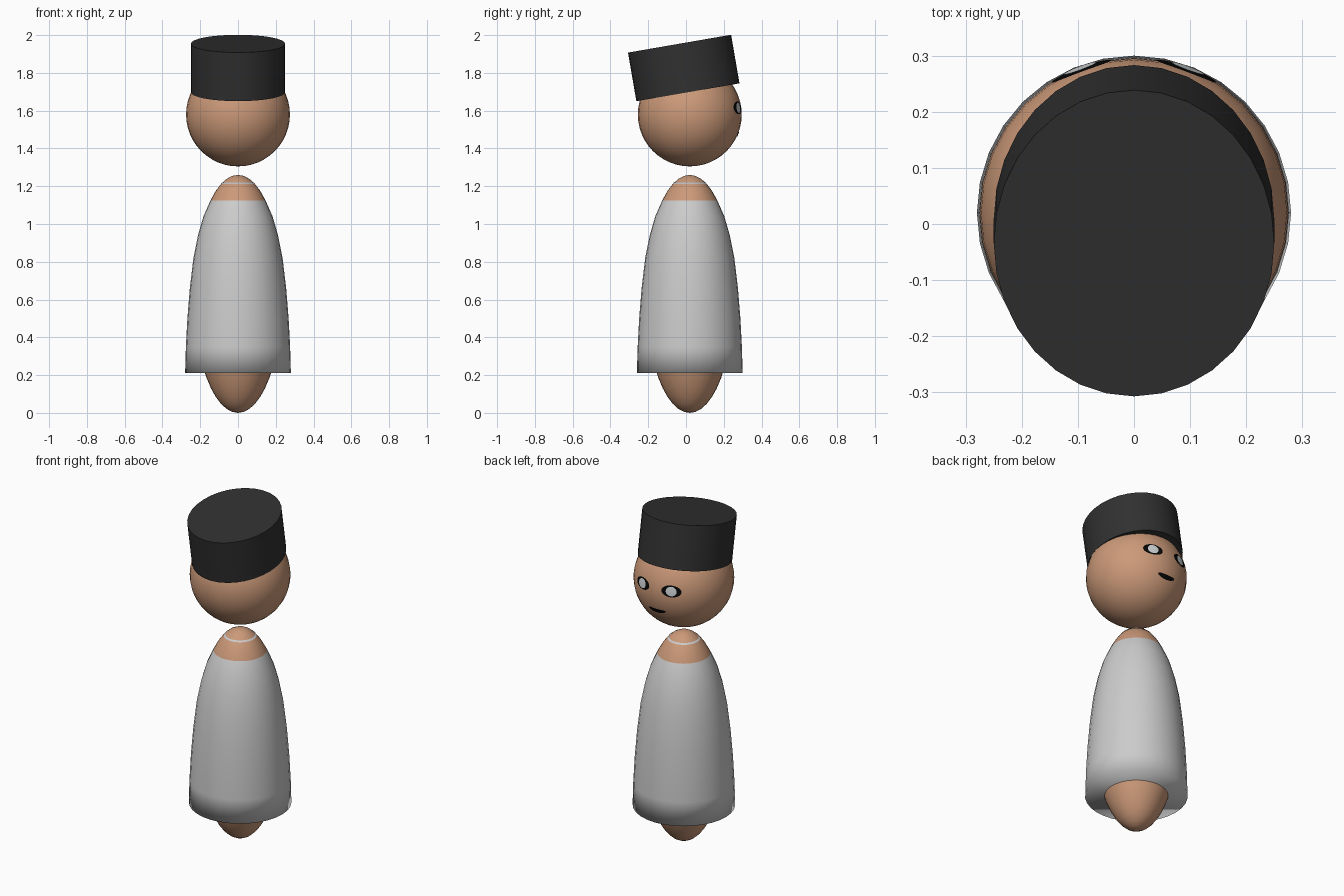
import bpy, bmesh, math
from mathutils import Vector, Matrix

if "Cube" in bpy.data.objects:
    bpy.data.objects.remove(bpy.data.objects["Cube"])

CY = 0.02                              # shared axis of head and body
HEAD = Vector((0, CY, 1.58))
R = 0.275


def mat(name, col):
    m = bpy.data.materials.new(name)
    m.diffuse_color = (*col, 1)
    m.use_nodes = True
    m.node_tree.nodes["Principled BSDF"].inputs["Base Color"].default_value = m.diffuse_color
    return m


SKIN = mat("skin", (0.60, 0.32, 0.19))
ROBE = mat("light_grey_cloth", (0.60, 0.60, 0.60))
HAT = mat("charcoal_felt", (0.030, 0.030, 0.030))
BLACK = mat("black", (0.002, 0.002, 0.002))
WHITE = mat("eye_white", (0.62, 0.65, 0.66))


def finish(bm, name, material, smooth=True):
    bmesh.ops.recalc_face_normals(bm, faces=bm.faces)
    me = bpy.data.meshes.new(name)
    bm.to_mesh(me)
    bm.free()
    me.materials.append(material)
    for p in me.polygons:
        p.use_smooth = smooth
    ob = bpy.data.objects.new(name, me)
    bpy.context.collection.objects.link(ob)
    return ob


def ellipsoid(name, centre, radii, material):
    bm = bmesh.new()
    bmesh.ops.create_uvsphere(bm, u_segments=32, v_segments=24, radius=1)
    bmesh.ops.transform(bm, matrix=Matrix.Translation(centre) @ Matrix.Diagonal((*radii, 1)), verts=bm.verts)
    return finish(bm, name, material)


def lathe(name, profile, material, seg=32):
    """Closed solid of revolution from (radius, z) points."""
    bm = bmesh.new()
    rings = [[bm.verts.new((r * math.cos(2 * math.pi * i / seg),
                            CY + r * math.sin(2 * math.pi * i / seg), z))
              for i in range(seg)] for r, z in profile]
    for a, b in zip(rings, rings[1:]):
        for i in range(seg):
            j = (i + 1) % seg
            bm.faces.new((a[i], a[j], b[j], b[i]))
    bm.faces.new(rings[0])
    bm.faces.new(rings[-1])
    return finish(bm, name, material)


def face_patch(name, x, z, a, b, lift, material, bend=0.0):
    """Thin oval plate wrapped on the back-facing (+y) side of the head."""
    d = Vector((x, math.sqrt(R * R - x * x - z * z), z)).normalized()
    right = d.cross(Vector((0, 0, 1))).normalized()
    up = right.cross(d)

    def point(s, t):
        u, v = a * s * math.cos(t), b * s * math.sin(t)
        v += bend * (u / a) ** 2
        return HEAD + (d * R + right * u + up * v).normalized() * (R + lift)

    bm = bmesh.new()
    n, prev = 24, None
    mid = bm.verts.new(point(0, 0))
    for s in (0.35, 0.7, 1.0):
        ring = [bm.verts.new(point(s, 2 * math.pi * i / n)) for i in range(n)]
        for i in range(n):
            j = (i + 1) % n
            if prev:
                bm.faces.new((prev[i], ring[i], ring[j], prev[j]))
            else:
                bm.faces.new((mid, ring[i], ring[j]))
        prev = ring
    ob = finish(bm, name, material)
    if ob.data.polygons[0].normal.dot(d) < 0:
        ob.data.flip_normals()
    return ob


# body and head
ellipsoid("body", (0, CY, 0.63), (0.235, 0.235, 0.63), SKIN)
ellipsoid("head", HEAD, (R, R, R), SKIN)

# robe: flared bell with a flat underside
lathe("robe", [(0.28, 0.21), (0.276, 0.35), (0.268, 0.50), (0.255, 0.66),
               (0.236, 0.82), (0.212, 0.94), (0.183, 1.04), (0.148, 1.12),
               (0.113, 1.18), (0.084, 1.22)], ROBE)

# hat: oval drum tipped by ten degrees
bm = bmesh.new()
bmesh.ops.create_cone(bm, cap_ends=True, segments=32, radius1=1, radius2=1, depth=1)
bmesh.ops.transform(bm, matrix=Matrix.Translation((0, -0.012, 1.826))
                    @ Matrix.Rotation(math.radians(9.8), 4, 'X')
                    @ Matrix.Diagonal((0.25, 0.277, 0.261, 1)), verts=bm.verts)
hat = finish(bm, "hat", HAT)
bpy.context.view_layer.objects.active = hat
hat.select_set(True)
bpy.ops.object.shade_smooth_by_angle(angle=math.radians(40))

# eyes and mouth
for side, s in (("left", -1), ("right", 1)):
    face_patch(side + "_eye_rim", s * 0.095, 0.035, 0.058, 0.034, 0.002, BLACK)
    face_patch(side + "_eye", s * 0.095, 0.035, 0.031, 0.027, 0.004, WHITE)
face_patch("mouth", 0, -0.105, 0.058, 0.014, 0.002, BLACK, bend=0.006)
